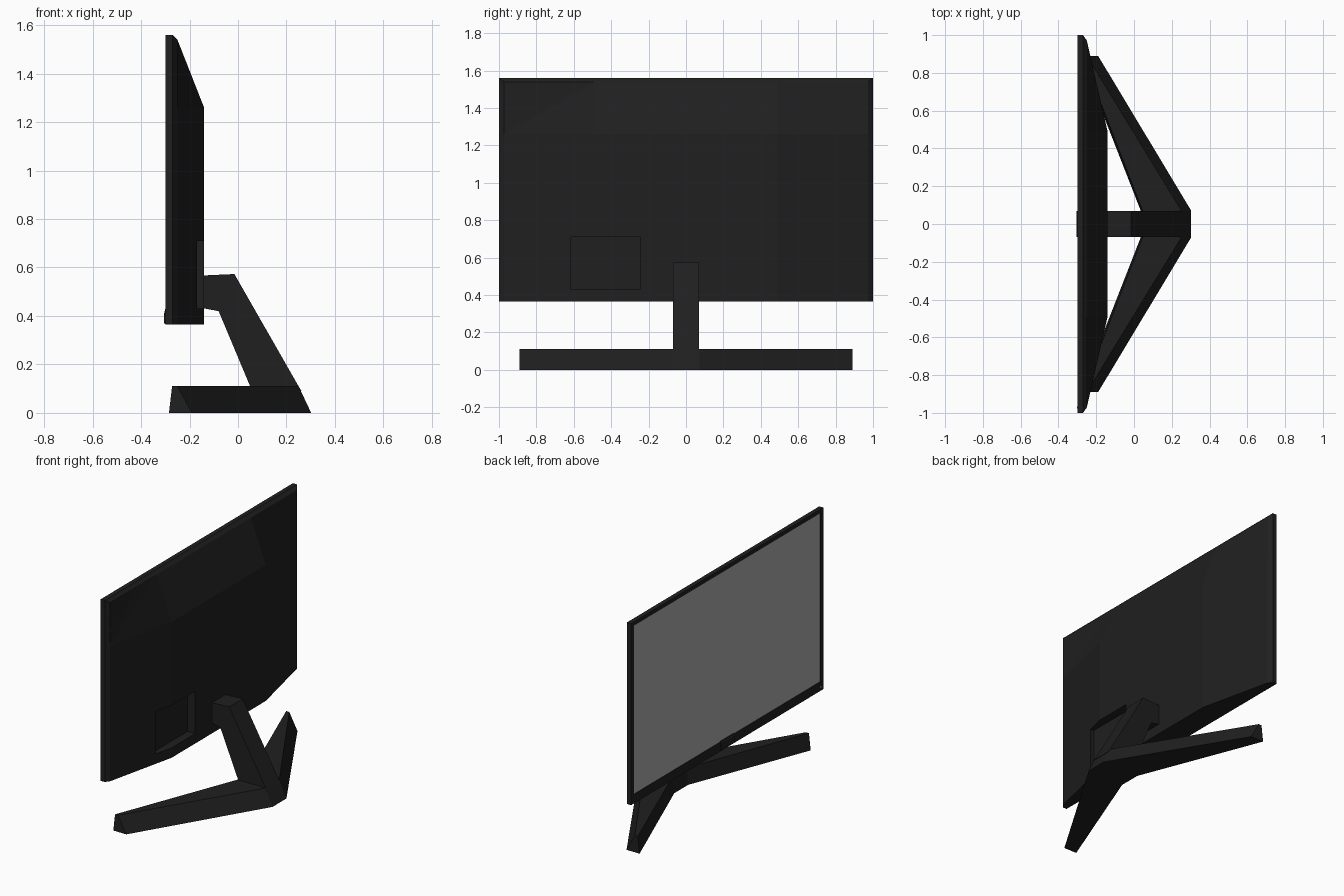
import bpy, bmesh

if "Cube" in bpy.data.objects:
    bpy.data.objects.remove(bpy.data.objects["Cube"])


def material(name, rgb):
    m = bpy.data.materials.new(name)
    m.diffuse_color = (*rgb, 1)
    m.use_nodes = True
    m.node_tree.nodes["Principled BSDF"].inputs["Base Color"].default_value = m.diffuse_color
    return m


BLACK = material("black_plastic", (0.014, 0.014, 0.014))
GREY = material("screen_grey", (0.4, 0.4, 0.4))


def loft(name, loops, mat):
    """Skin a row of matching closed loops and cap both ends."""
    bm = bmesh.new()
    rings = [[bm.verts.new(p) for p in loop] for loop in loops]
    n = len(rings[0])
    for a, b in zip(rings, rings[1:]):
        for i in range(n):
            j = (i + 1) % n
            bm.faces.new((a[i], a[j], b[j], b[i]))
    bm.faces.new(rings[0])
    bm.faces.new(rings[-1])
    bmesh.ops.recalc_face_normals(bm, faces=bm.faces)
    me = bpy.data.meshes.new(name)
    bm.to_mesh(me)
    bm.free()
    ob = bpy.data.objects.new(name, me)
    bpy.context.collection.objects.link(ob)
    me.materials.append(mat)
    return ob


def rect(x, y, z0, z1):
    return [(x, -y, z0), (x, y, z0), (x, y, z1), (x, -y, z1)]


def section(y, pts):
    return [(x, y, z) for x, z in pts]


def box(name, x, y, z, mat):
    return loft(name, [section(v, [(x[0], z[0]), (x[1], z[0]), (x[1], z[1]), (x[0], z[1])])
                       for v in y], mat)


# Front frame with recessed opening and chamfered rear edge
loft("screen_frame", [rect(-0.293, 0.968, 0.425, 1.535), rect(-0.30, 0.968, 0.425, 1.535),
                      rect(-0.30, 1.0, 0.365, 1.56), rect(-0.27, 1.0, 0.365, 1.56),
                      rect(-0.25, 0.972, 0.365, 1.54)], BLACK)
box("screen", (-0.297, -0.285), (-0.968, 0.968), (0.425, 1.535), GREY)

# Rear shell bulging towards the middle
edge = [(-0.26, 0.365), (-0.25, 0.365), (-0.25, 1.26), (-0.25, 1.54), (-0.26, 1.54)]
mid = [(-0.26, 0.365), (-0.14, 0.365), (-0.14, 1.26), (-0.25, 1.54), (-0.26, 1.54)]
shell = loft("rear_shell", [section(-0.972, edge), section(-0.49, mid),
                            section(0.49, mid), section(0.972, edge)], BLACK)

# Connector recess cut into the shell
cutter = box("recess_cutter", (-0.195, 0.0), (-0.615, -0.245), (0.43, 0.71), BLACK)
cutter.hide_render = True
cut = shell.modifiers.new("recess", "BOOLEAN")
cut.operation = "DIFFERENCE"
cut.solver = "EXACT"
cut.object = cutter
bpy.context.view_layer.objects.active = shell
bpy.ops.object.modifier_apply(modifier="recess")
bpy.data.objects.remove(cutter)

# Chin cover and status light
chin = [(-0.295, 0.365), (-0.305, 0.37), (-0.305, 0.41), (-0.30, 0.43), (-0.295, 0.43)]
loft("chin_cover", [section(-0.07, chin), section(0.07, chin)], BLACK)
box("status_light", (-0.301, -0.295), (-0.977, -0.967), (0.385, 0.395), GREY)

# Slanted neck
neck = [(-0.145, 0.567), (-0.015, 0.573), (0.25, 0.11), (0.262, 0.09),
        (0.058, 0.09), (0.05, 0.11), (-0.08, 0.42), (-0.145, 0.432)]
loft("stand_neck", [section(-0.07, neck), section(0.07, neck)], BLACK)

# V-shaped foot
tip = [(-0.285, 0), (-0.19, 0), (-0.25, 0.11), (-0.272, 0.11)]
root = [(0.035, 0), (0.302, 0), (0.25, 0.11), (0.045, 0.11)]
loft("stand_foot", [section(-0.89, tip), section(-0.072, root),
                    section(0.072, root), section(0.89, tip)], BLACK)
